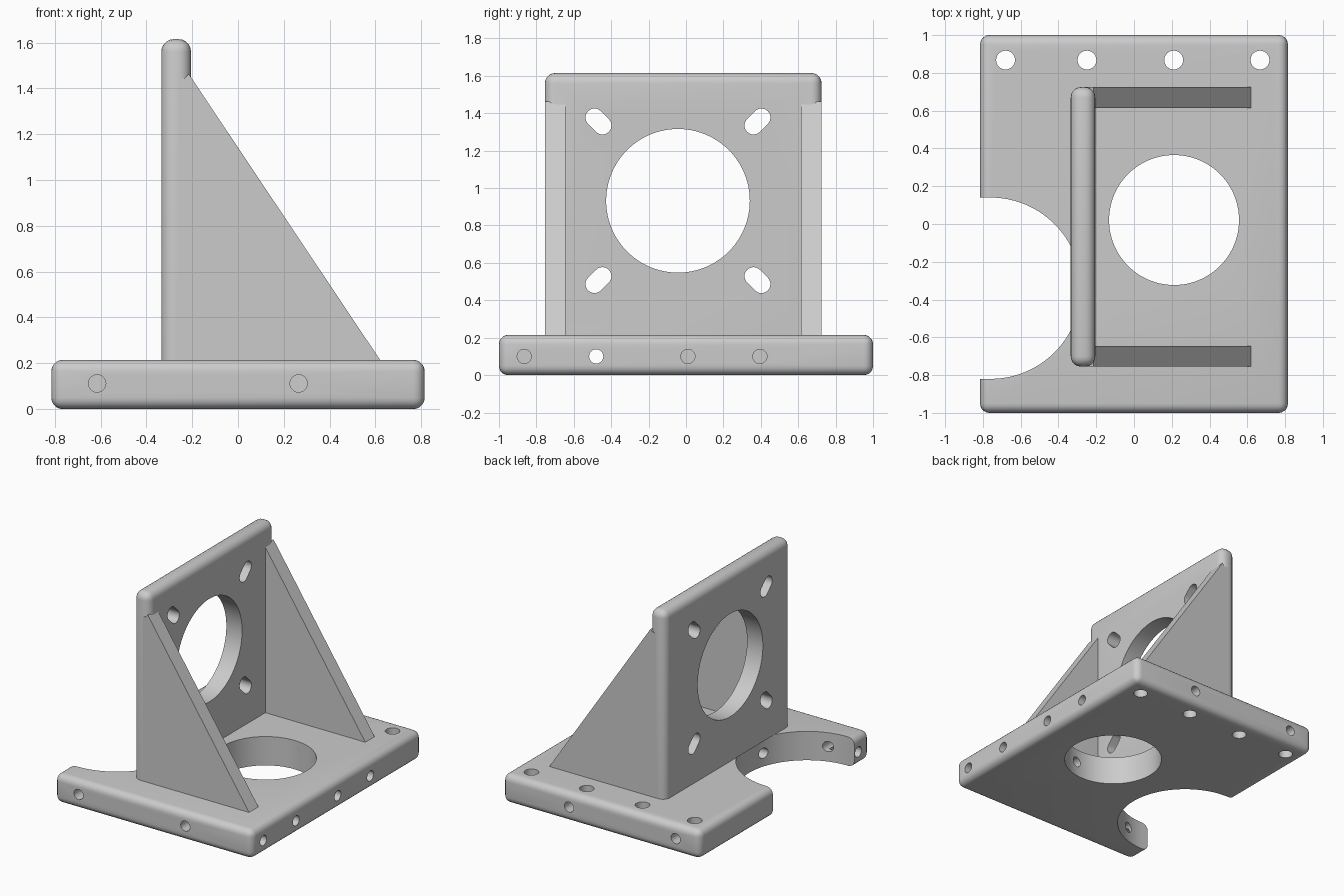
import bpy, bmesh, math
from mathutils import Vector

if "Cube" in bpy.data.objects:
    bpy.data.objects.remove(bpy.data.objects["Cube"], do_unlink=True)

grey = bpy.data.materials.new("machined_grey")
grey.use_nodes = True
grey.diffuse_color = (0.6, 0.6, 0.6, 1)
grey.node_tree.nodes["Principled BSDF"].inputs["Base Color"].default_value = (0.6, 0.6, 0.6, 1)


def make_object(name, bm):
    bmesh.ops.recalc_face_normals(bm, faces=bm.faces)
    mesh = bpy.data.meshes.new(name)
    bm.to_mesh(mesh)
    bm.free()
    mesh.materials.append(grey)
    obj = bpy.data.objects.new(name, mesh)
    bpy.context.collection.objects.link(obj)
    return obj


def place(axis, u, v, w):
    return {"x": (w, u, v), "y": (u, w, v), "z": (u, v, w)}[axis]


def prism(name, outline, axis, start, end):
    """Extrude a flat outline along an axis."""
    bm = bmesh.new()
    face = bm.faces.new([bm.verts.new(place(axis, u, v, start)) for u, v in outline])
    top = bmesh.ops.extrude_face_region(bm, geom=[face])["geom"]
    moved = [g for g in top if isinstance(g, bmesh.types.BMVert)]
    bmesh.ops.translate(bm, verts=moved, vec=Vector(place(axis, 0, 0, end - start)))
    return make_object(name, bm)


def slot(u, v, radius, half=0.0, angle=0.0, sides=32):
    """Outline of a circle, or of a round-ended slot if half is above zero."""
    pts = []
    for end in (1, -1):
        for i in range(sides // 2 + (1 if half else 0)):
            a = angle - math.pi / 2 + 2 * math.pi * i / sides + (0 if end > 0 else math.pi)
            pts.append((u + end * half * math.cos(angle) + radius * math.cos(a),
                        v + end * half * math.sin(angle) + radius * math.sin(a)))
    return pts


def rounded_block(name, low, high, radius, keep_bottom=False):
    bm = bmesh.new()
    bmesh.ops.create_cube(bm, size=1)
    for vert in bm.verts:
        vert.co = [lo if c < 0 else hi for c, lo, hi in zip(vert.co, low, high)]
    edges = [e for e in bm.edges
             if not (keep_bottom and all(v.co.z < low[2] + 0.001 for v in e.verts))]
    bmesh.ops.bevel(bm, geom=edges, offset=radius, segments=5, profile=0.5, affect="EDGES")
    return make_object(name, bm)


def cut(target, cutters):
    for cutter in cutters:
        mod = target.modifiers.new("cut", "BOOLEAN")
        mod.operation = "DIFFERENCE"
        mod.solver = "EXACT"
        mod.object = cutter
    graph = bpy.context.evaluated_depsgraph_get()
    mesh = bpy.data.meshes.new_from_object(target.evaluated_get(graph))
    target.modifiers.clear()
    target.data = mesh
    for cutter in cutters:
        bpy.data.objects.remove(cutter, do_unlink=True)


def drill(u, v, axis, start, end, radius=0.038):
    return prism("drill", slot(u, v, radius, sides=24), axis, start, end)


# Base slab with its bore, open side notch and drilled holes
base = rounded_block("base_slab", (-0.815, -1, 0), (0.815, 1, 0.215), 0.05)
cutters = [
    prism("bore", slot(0.212, 0.021, 0.344, sides=96), "z", -0.1, 0.4),
    prism("notch", slot(-1.26, -0.34, 0.48, half=0.5, sides=96), "z", -0.1, 0.4),
]
cutters += [drill(x, 0.868, "z", -0.1, 0.4, 0.05) for x in (-0.68, -0.249, 0.21, 0.667)]
# Side holes: some stop inside, some open into the bore or the notch
for y, depth in ((-0.865, 0.4), (-0.48, 1.3), (0.01, 0.4), (0.395, 0.4)):
    cutters.append(drill(y, 0.1, "x", 0.815 - depth, 1))
cutters.append(drill(-0.865, 0.1, "x", -1, -0.6))
for x in (-0.615, 0.265):
    cutters.append(drill(x, 0.112, "y", -1.2, -0.25 if x > 0 else -0.6))
    cutters.append(drill(x, 0.112, "y", 0.72, 1.2))
cut(base, cutters)

# Upright plate with a large bore and four diagonal slots
plate = rounded_block("upright_plate", (-0.335, -0.755, 0.215), (-0.205, 0.725, 1.615), 0.055, True)
cutters = [prism("bore", slot(-0.043, 0.932, 0.384, sides=96), "x", -0.6, 0.1)]
for sy in (-1, 1):
    for sz in (-1, 1):
        outline = slot(-0.043 + sy * 0.425, 0.932 + sz * 0.424, 0.048, 0.03, sy * sz * math.pi / 4)
        cutters.append(prism("slot", outline, "x", -0.6, 0.1))
cut(plate, cutters)

# Triangular gussets flush with the plate ends
profile = [(-0.27, 0.215), (0.62, 0.215), (-0.215, 1.463), (-0.235, 1.443), (-0.27, 1.443)]
parts = [base, plate]
for name, y0, y1 in (("front_gusset", -0.755, -0.645), ("back_gusset", 0.615, 0.725)):
    parts.append(prism(name, profile, "y", y0, y1))

# Smooth the rounded edges and bores, keep corners sharp
bpy.ops.object.select_all(action="DESELECT")
for part in parts:
    part.select_set(True)
bpy.context.view_layer.objects.active = base
bpy.ops.object.shade_smooth_by_angle(angle=math.radians(30))
